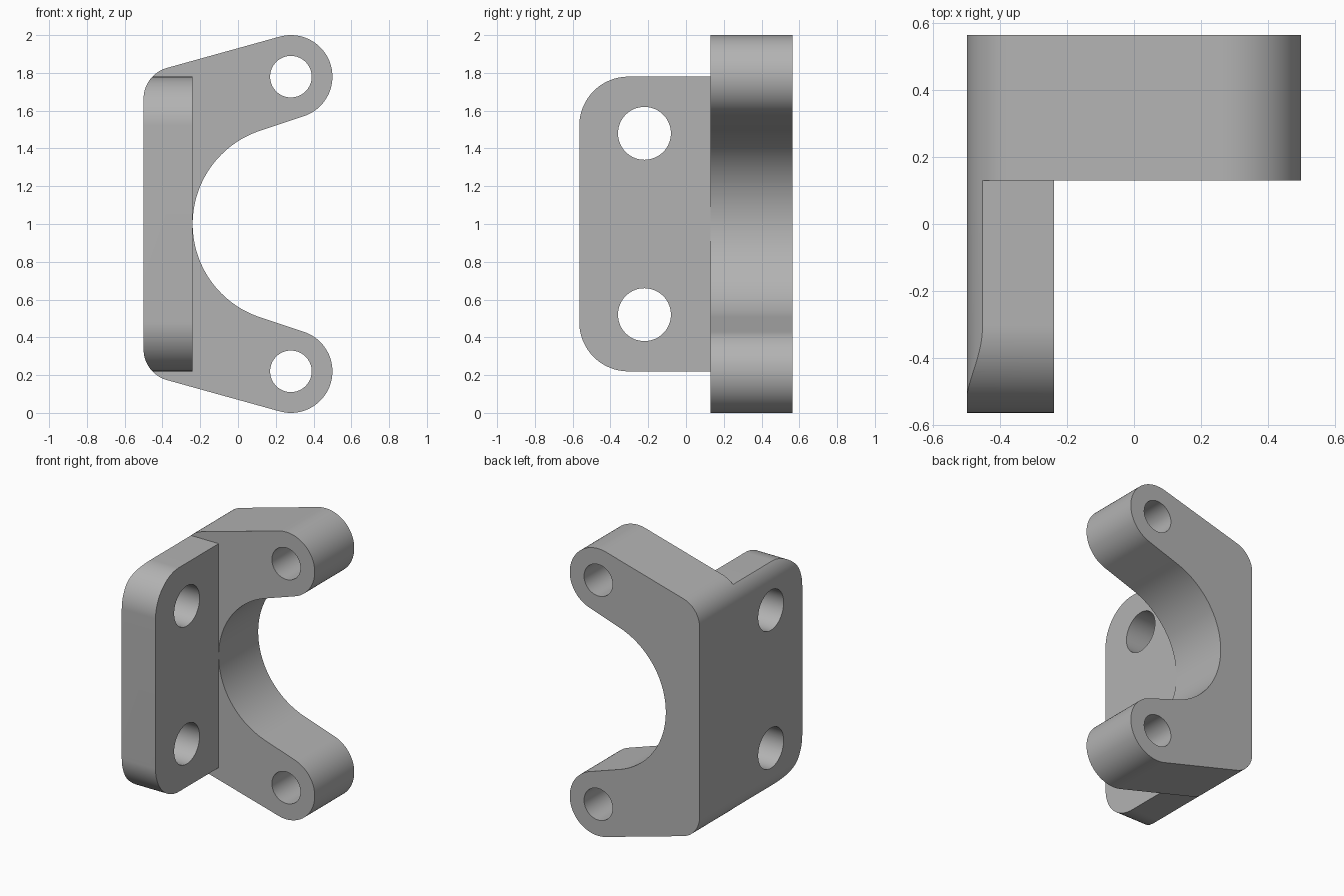
import bpy, bmesh
from math import sin, cos, radians, acos, degrees, pi
from mathutils import Matrix

cube = bpy.data.objects.get("Cube")
if cube:
    bpy.data.objects.remove(cube, do_unlink=True)

# Single grey finish
grey = bpy.data.materials.new("satin_grey")
grey.use_nodes = True
colour = (0.45, 0.45, 0.45, 1)
grey.diffuse_color = colour
grey.node_tree.nodes["Principled BSDF"].inputs["Base Color"].default_value = colour

# Main dimensions
LEFT, INNER = -0.5, -0.24
FRONT, SEAM, BACK = -0.565, 0.13, 0.565
LUG_X, LUG_Z, LUG_R = 0.28, 1.78, 0.22
BORE_R = LUG_X - INNER
MID = 1.0
SLOPE = 15.5
CORNER_R = 0.17


def arc(cx, cz, r, start, end, steps=32):
    angles = [radians(start + (end - start) * i / steps) for i in range(steps + 1)]
    return [(cx + r * cos(a), cz + r * sin(a)) for a in angles]


def mirrored(half):
    """Close an upper half outline with its reflection about mid height."""
    return half + [(u, 2 * MID - v) for u, v in reversed(half) if abs(v - MID) > 1e-5]


def prism(name, outline, axis, low, high):
    """Extrude an outline along x (outline in y, z) or y (outline in x, z)."""
    place = (lambda u, v: (low, u, v)) if axis == "x" else (lambda u, v: (u, low, v))
    shift = (high - low, 0, 0) if axis == "x" else (0, high - low, 0)
    bm = bmesh.new()
    face = bm.faces.new([bm.verts.new(place(u, v)) for u, v in outline])
    top = bmesh.ops.extrude_face_region(bm, geom=[face])["geom"]
    bmesh.ops.translate(bm, vec=shift, verts=[g for g in top if isinstance(g, bmesh.types.BMVert)])
    bmesh.ops.recalc_face_normals(bm, faces=bm.faces)
    mesh = bpy.data.meshes.new(name)
    bm.to_mesh(mesh)
    bm.free()
    obj = bpy.data.objects.new(name, mesh)
    bpy.context.collection.objects.link(obj)
    mesh.materials.append(grey)
    return obj


def boolean(target, cutter, operation):
    mod = target.modifiers.new("cut", "BOOLEAN")
    mod.object, mod.operation, mod.solver = cutter, operation, "EXACT"
    bpy.context.view_layer.objects.active = target
    bpy.ops.object.modifier_apply(modifier=mod.name)
    bpy.data.objects.remove(cutter, do_unlink=True)


def drill(target, u, v, r, axis):
    outline = arc(u, v, r, 0, 360, 64)[:-1]
    boolean(target, prism("hole_cutter", outline, axis, -1, 1), "DIFFERENCE")


def finish(obj):
    bpy.ops.object.select_all(action="DESELECT")
    obj.select_set(True)
    bpy.context.view_layer.objects.active = obj
    bpy.ops.object.shade_smooth_by_angle(angle=radians(30))


# Rounded outer corner, tangent to the left face and the sloping edge
s, c = sin(radians(SLOPE)), cos(radians(SLOPE))
corner_x = LEFT + CORNER_R
corner_z = LUG_Z + (LUG_R - CORNER_R - s * (LUG_X - corner_x) * -1 * -1) / c
corner = arc(corner_x, corner_z, CORNER_R, 180, 90 + SLOPE)

# Yoke with two lugs and a round opening
tangent = degrees(acos((BORE_R + LUG_R) / (LUG_Z - MID)))
lug = arc(LUG_X, LUG_Z, LUG_R, 90 + SLOPE, tangent - 90, 48)
bore = arc(LUG_X, MID, BORE_R, 90 + tangent, 180, 48)
yoke = prism("yoke", mirrored(corner + lug + bore), "y", SEAM, BACK)
for z in (LUG_Z, 2 * MID - LUG_Z):
    drill(yoke, LUG_X, z, 0.11, "y")
finish(yoke)

# Side mounting plate, trimmed to the yoke's rounded outer corners
PLATE_TOP, PLATE_R = 1.78, 0.26
front_corner = arc(FRONT + PLATE_R, PLATE_TOP - PLATE_R, PLATE_R, 180, 90)
plate = prism("side_plate", mirrored(front_corner + [(SEAM, PLATE_TOP)]), "x", LEFT, INNER)
trim = prism("trim_cutter", mirrored(corner + [(0.2, corner[-1][1] + 0.16)]), "y", -1, 1)
boolean(plate, trim, "INTERSECT")
for z in (1.48, 2 * MID - 1.48):
    drill(plate, -0.22, z, 0.14, "x")
finish(plate)
